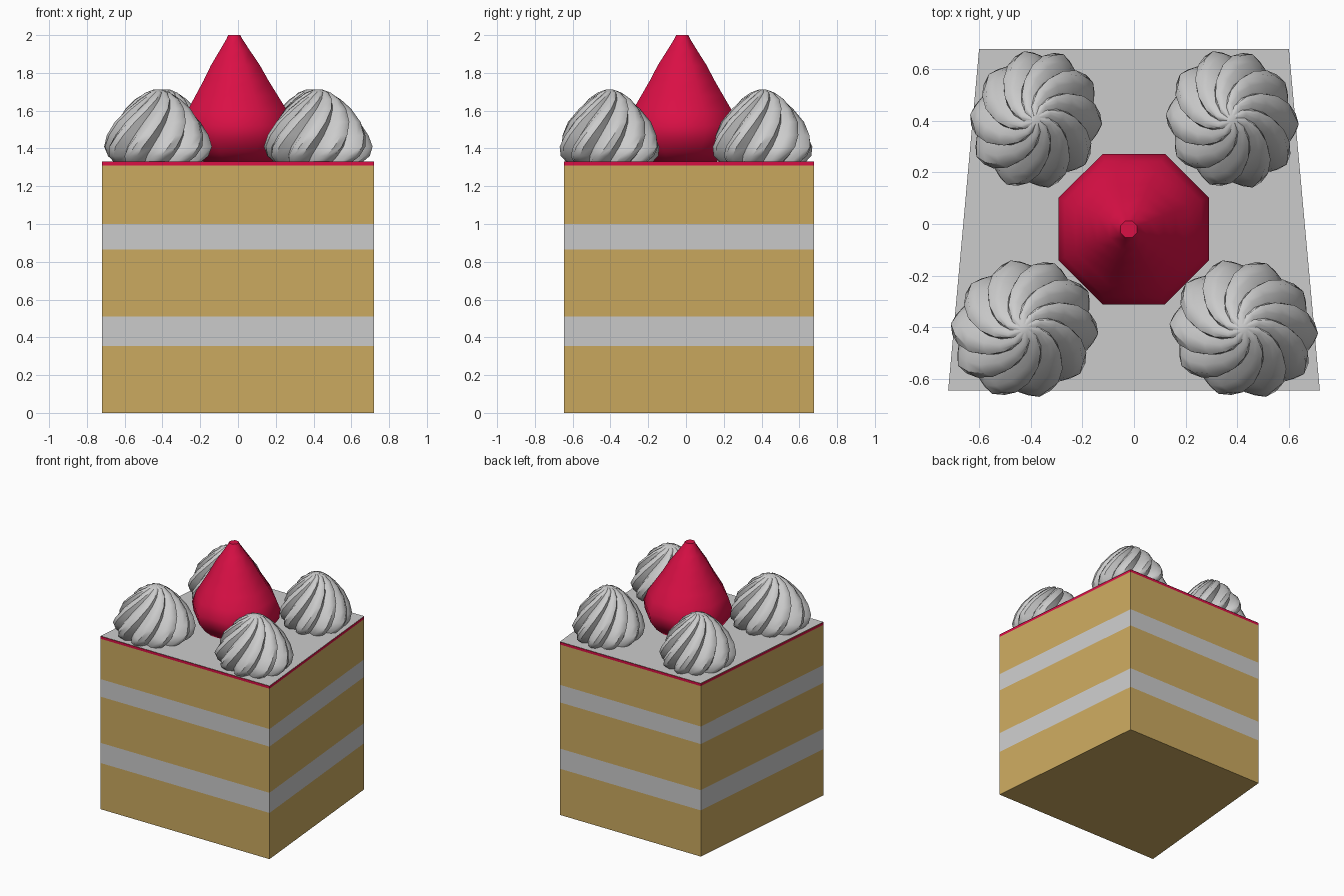
import bpy, bmesh, math

if "Cube" in bpy.data.objects:
    bpy.data.objects.remove(bpy.data.objects["Cube"])

def mat(name, rgb):
    m = bpy.data.materials.new(name)
    m.diffuse_color = (*rgb, 1)
    m.use_nodes = True
    m.node_tree.nodes["Principled BSDF"].inputs["Base Color"].default_value = m.diffuse_color
    return m

SPONGE = mat("sponge", (0.60, 0.40, 0.115))
RED = mat("strawberry_red", (0.70, 0.005, 0.06))

def taper(x, y):
    # the whole slice narrows towards the back
    return x * (1 - 0.137 * y)

def make(name, verts, faces, material=None, smooth=None):
    me = bpy.data.meshes.new(name)
    me.from_pydata(verts, [], faces)
    bm = bmesh.new()
    bm.from_mesh(me)
    bmesh.ops.recalc_face_normals(bm, faces=bm.faces)
    bm.to_mesh(me)
    bm.free()
    ob = bpy.data.objects.new(name, me)
    bpy.context.collection.objects.link(ob)
    if material:
        me.materials.append(material)
    if smooth:
        bpy.ops.object.select_all(action='DESELECT')
        ob.select_set(True)
        bpy.context.view_layer.objects.active = ob
        bpy.ops.object.shade_smooth_by_angle(angle=math.radians(smooth))
    return ob

def loft(name, rings, material=None, smooth=None):
    # closed skin through rings of equal point count
    n = len(rings[0])
    verts = [p for r in rings for p in r]
    faces = [list(range(n))[::-1]]
    for k in range(len(rings) - 1):
        for i in range(n):
            j = (i + 1) % n
            faces.append((k*n + i, k*n + j, (k+1)*n + j, (k+1)*n + i))
    faces.append([(len(rings) - 1) * n + i for i in range(n)])
    return make(name, verts, faces, material, smooth)

# cake layers: wedge-shaped walls stacked up, with bottom and icing lid
Y0, Y1 = -0.645, 0.677
plan = [(taper(s * 0.661, y), y) for s, y in ((-1, Y0), (1, Y0), (1, Y1), (-1, Y1))]
def sheet(name, z, material=None):
    make(name, [(x, y, z) for x, y in plan], [(0, 1, 2, 3)], material)
layers = [("sponge_bottom", 0, 0.355, SPONGE), ("cream_lower", 0.355, 0.51, None),
          ("sponge_middle", 0.51, 0.865, SPONGE), ("cream_upper", 0.865, 1.0, None),
          ("sponge_top", 1.0, 1.31, SPONGE), ("jam_edge", 1.31, 1.33, RED)]
for name, z0, z1, m in layers:
    v = [(x, y, z) for z in (z0, z1) for x, y in plan]
    f = [(i, (i+1) % 4, (i+1) % 4 + 4, i + 4) for i in range(4)]
    if z0 == 0:
        f.append((3, 2, 1, 0))
    make(name, v, f, m)
sheet("icing_lid", 1.331)

# strawberry: eight sides, leaning slightly
berry = [(1.325, 0.19), (1.38, 0.255), (1.45, 0.305), (1.52, 0.315), (1.6, 0.285),
         (1.68, 0.235), (1.76, 0.185), (1.84, 0.14), (1.92, 0.085), (1.98, 0.045), (2.0, 0.035)]
rings = []
for z, r in berry:
    cx = -0.02 * max(0, (z - 1.5) / 0.5)
    rings.append([(taper(cx + r * math.cos(a), -0.02), -0.02 + r * math.sin(a), z)
                  for a in [math.pi / 8 + i * math.pi / 4 for i in range(8)]])
loft("strawberry", rings, RED, 50)

# piped cream: twisted fluted swirl in each corner
LOBES, SEG = 10, 4
flute = [0.80, 0.94, 1.0, 0.97]
cream = [(1.325, 0.225, 0), (1.36, 0.26, 6), (1.41, 0.272, 14), (1.47, 0.255, 23), (1.54, 0.22, 34),
         (1.61, 0.165, 48), (1.66, 0.115, 62), (1.695, 0.065, 78), (1.712, 0.02, 90)]
def swirl(name, cx, cy):
    rings = []
    for z, r, twist in cream:
        ring = []
        for i in range(LOBES * SEG):
            a = 2 * math.pi * i / (LOBES * SEG) + math.radians(twist)
            rr = r * flute[i % SEG]
            x, y = cx + rr * math.cos(a), cy + rr * math.sin(a)
            ring.append((taper(x, y), y, z))
        rings.append(ring)
    loft(name, rings, None, 40)
for side, sx in (("left", -1), ("right", 1)):
    for end, sy in (("front", -1), ("back", 1)):
        swirl(f"cream_swirl_{end}_{side}", sx * 0.402, sy * 0.405)
